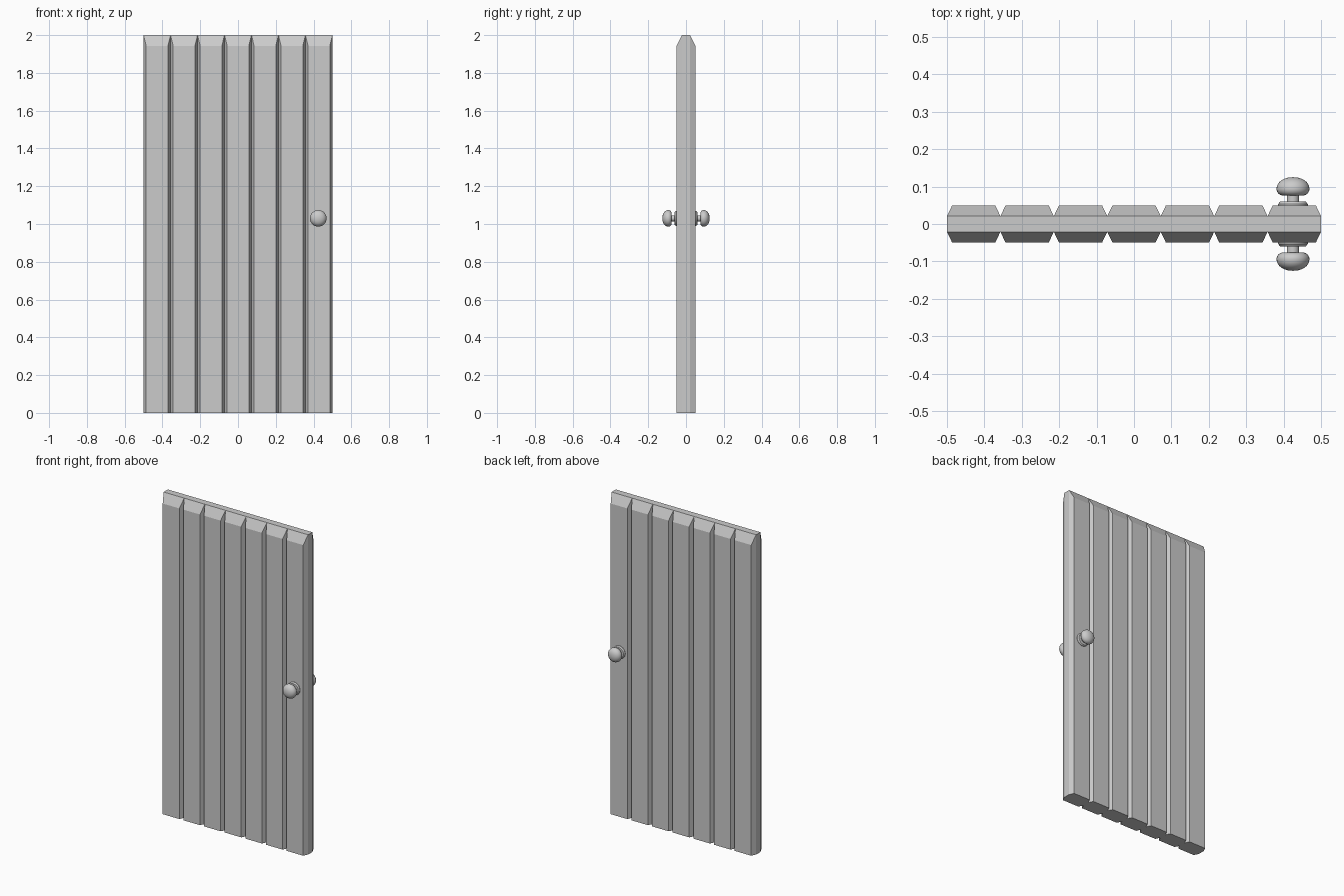
import bpy, bmesh, math
from mathutils import Matrix, Vector

if "Cube" in bpy.data.objects:
    bpy.data.objects.remove(bpy.data.objects["Cube"])

PLANKS, WIDTH, HEIGHT = 7, 1.0, 2.0
HALF, GROOVE = 0.05, 0.021      # outer face and groove-bottom distance from y = 0
INSET, DROP = 0.014, 0.057      # bevel at plank sides and at the top


def new_object(name, bm):
    bmesh.ops.recalc_face_normals(bm, faces=bm.faces)
    me = bpy.data.meshes.new(name)
    bm.to_mesh(me)
    bm.free()
    ob = bpy.data.objects.new(name, me)
    bpy.context.collection.objects.link(ob)
    return ob


# Door panel: bevelled planks joined along the groove bottoms
bm = bmesh.new()
w = WIDTH / PLANKS
for i in range(PLANKS):
    a, b = -WIDTH / 2 + i * w, -WIDTH / 2 + (i + 1) * w
    section = [(a, -GROOVE), (a + INSET, -HALF), (b - INSET, -HALF), (b, -GROOVE),
               (b, GROOVE), (b - INSET, HALF), (a + INSET, HALF), (a, GROOVE)]
    low = [bm.verts.new((x, y, 0)) for x, y in section]
    top = [bm.verts.new((x, y, HEIGHT - (DROP if abs(y) == HALF else 0)))
           for x, y in section]
    bm.faces.new(low)
    for q in ((0, 1, 2, 3), (0, 3, 4, 7), (4, 5, 6, 7)):
        bm.faces.new([top[k] for k in q])
    for k in range(8):
        # the touching plank sides stay open except at the door's two edges
        if (k == 3 and i < PLANKS - 1) or (k == 7 and i > 0):
            continue
        n = (k + 1) % 8
        bm.faces.new((low[k], low[n], top[n], top[k]))
bmesh.ops.remove_doubles(bm, verts=bm.verts, dist=1e-4)
new_object("door_panel", bm)


# Knob: rosette, stem and rounded grip turned around the y axis
def knob(name, side):
    profile = [(0.040, 0.048), (0.040, 0.053), (0.034, 0.060), (0.016, 0.060),
               (0.016, 0.076), (0.028, 0.076)]
    # rounded back edge, then domed front
    for d in range(-60, 1, 15):
        t = math.radians(d)
        profile.append((0.026 + 0.018 * math.cos(t), 0.094 + 0.018 * math.sin(t)))
    for d in range(12, 85, 12):
        t = math.radians(d)
        profile.append((0.044 * math.cos(t) ** 0.9, 0.094 + 0.031 * math.sin(t)))
    profile.append((0.0, 0.125))
    bm = bmesh.new()
    vs = [bm.verts.new((r, side * y, 0)) for r, y in profile]
    es = [bm.edges.new(p) for p in zip(vs, vs[1:])]
    bmesh.ops.spin(bm, geom=vs + es, cent=(0, 0, 0), axis=(0, 1, 0),
                   angle=2 * math.pi, steps=32)
    bmesh.ops.remove_doubles(bm, verts=bm.verts, dist=1e-5)
    bmesh.ops.translate(bm, verts=bm.verts, vec=(0.425, 0, 1.03))
    ob = new_object(name, bm)
    bpy.ops.object.select_all(action='DESELECT')
    ob.select_set(True)
    bpy.context.view_layer.objects.active = ob
    bpy.ops.object.shade_smooth_by_angle(angle=math.radians(35))


knob("front_knob", -1)
knob("back_knob", 1)
